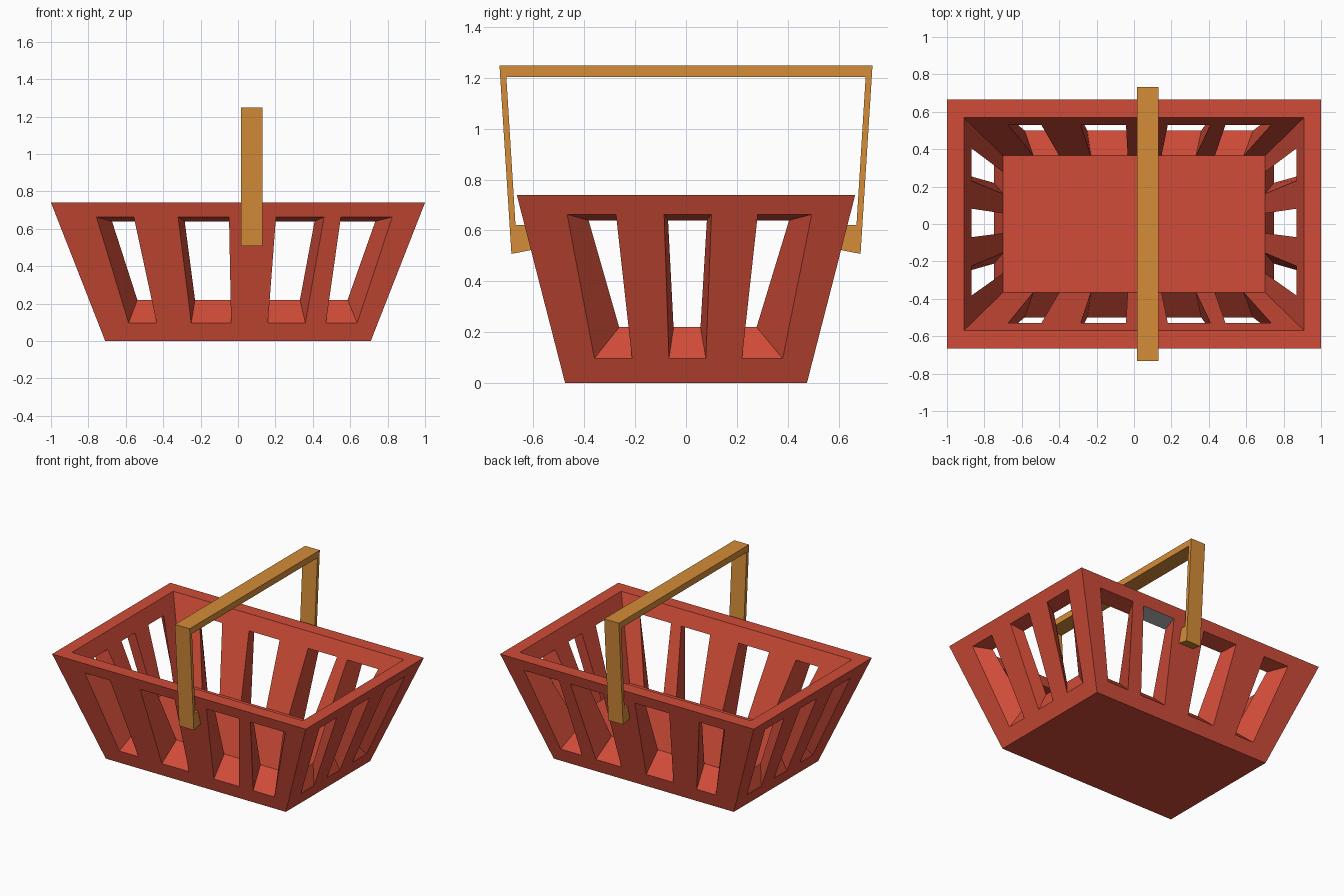
import bpy, bmesh

if "Cube" in bpy.data.objects:
    bpy.data.objects.remove(bpy.data.objects["Cube"])


def material(name, rgb):
    m = bpy.data.materials.new(name)
    m.diffuse_color = (*rgb, 1)
    m.use_nodes = True
    m.node_tree.nodes["Principled BSDF"].inputs["Base Color"].default_value = m.diffuse_color
    return m


red = material("basket red", (0.63, 0.072, 0.04))
tan = material("handle tan", (0.66, 0.265, 0.04))
grey = material("plain grey", (0.42, 0.42, 0.42))


def finish(bm, name, mats):
    bmesh.ops.recalc_face_normals(bm, faces=bm.faces)
    me = bpy.data.meshes.new(name)
    bm.to_mesh(me)
    bm.free()
    for m in mats:
        me.materials.append(m)
    ob = bpy.data.objects.new(name, me)
    bpy.context.collection.objects.link(ob)
    return ob


# Half sizes of the outer and inner tapered shells at height z
def outer(z):
    t = z / 0.74
    return 0.71 + 0.29 * t, 0.475 + 0.19 * t


def inner(z):
    t = (z - 0.22) / 0.52
    return 0.70 + 0.21 * t, 0.365 + 0.205 * t


OUT_Z = [0, 0.097, 0.663, 0.74]
IN_Z = [0.22, 0.64, 0.74]

# Slot edges on the outside, at slot bottom and slot top
LONG_LOW = [-0.585, -0.435, -0.25, -0.037, 0.16, 0.36, 0.47, 0.637]
LONG_TOP = [-0.757, -0.557, -0.32, -0.048, 0.203, 0.46, 0.55, 0.825]
SHORT_LOW = [-0.36, -0.212, -0.067, 0.078, 0.22, 0.38]
SHORT_TOP = [-0.467, -0.275, -0.086, 0.10, 0.282, 0.494]

bm = bmesh.new()


def wall(axis, side, low, top, k_low, k_top):
    """One slotted wall; axis 0 runs along x, axis 1 along y."""
    def row(z, shell, edges, k):
        size = shell(z)
        half, dist = size[axis], size[1 - axis] * side
        us = [-half] + [u * k for u in edges] + [half]
        return [bm.verts.new((u, dist, z) if axis == 0 else (dist, u, z))
                for u in us]

    o = [row(z, outer, e, 1) for z, e in zip(OUT_Z, (low, low, top, top))]
    i = [row(z, inner, e, k) for z, e, k in
         zip(IN_Z, (low, top, top), (k_low, k_top, k_top))]

    def quad(*v):
        return bm.faces.new(v)

    for c in range(len(low) + 1):
        d = c + 1
        slot = c % 2 == 1
        for rows, mid in ((o, 1), (i, 0)):
            for r in range(len(rows) - 1):
                if not (slot and r == mid):
                    quad(rows[r][c], rows[r][d], rows[r + 1][d], rows[r + 1][c])
        quad(o[3][c], o[3][d], i[2][d], i[2][c])          # rim
        if slot:                                          # slot lining
            quad(o[1][c], o[1][d], i[0][d], i[0][c])
            lid = quad(o[2][c], o[2][d], i[1][d], i[1][c])
            for e in (c, d):
                quad(o[1][e], o[2][e], i[1][e], i[0][e])
            # one slot top at the back is plain grey
            if axis == 0 and side == 1 and c == 5:
                lid.material_index = 1


for s in (-1, 1):
    wall(0, s, LONG_LOW, LONG_TOP, 0.92, 0.89)
    wall(1, s, SHORT_LOW, SHORT_TOP, 0.73, 0.82)

# Join the corners, then close the underside and the floor
bmesh.ops.remove_doubles(bm, verts=bm.verts, dist=0.0005)
bmesh.ops.holes_fill(bm, edges=[e for e in bm.edges if e.is_boundary], sides=0)
finish(bm, "basket_body", [red, grey])

# Handle: half profile in y-z, mirrored and extruded along x
half = [(0.60, 0.622), (0.60, 0.525), (0.686, 0.508), (0.733, 1.249)]
inside = [(0.706, 1.204), (0.67, 0.622)]
X0, X1 = 0.016, 0.132
bm = bmesh.new()
profile = half + [(-y, z) for y, z in reversed(half)]
profile += [(-y, z) for y, z in reversed(inside)] + inside
f = bm.faces.new([bm.verts.new((X0, y, z)) for y, z in profile])
ext = bmesh.ops.extrude_face_region(bm, geom=[f])
bmesh.ops.translate(bm, vec=(X1 - X0, 0, 0),
                    verts=[g for g in ext["geom"] if isinstance(g, bmesh.types.BMVert)])
finish(bm, "handle", [tan])
